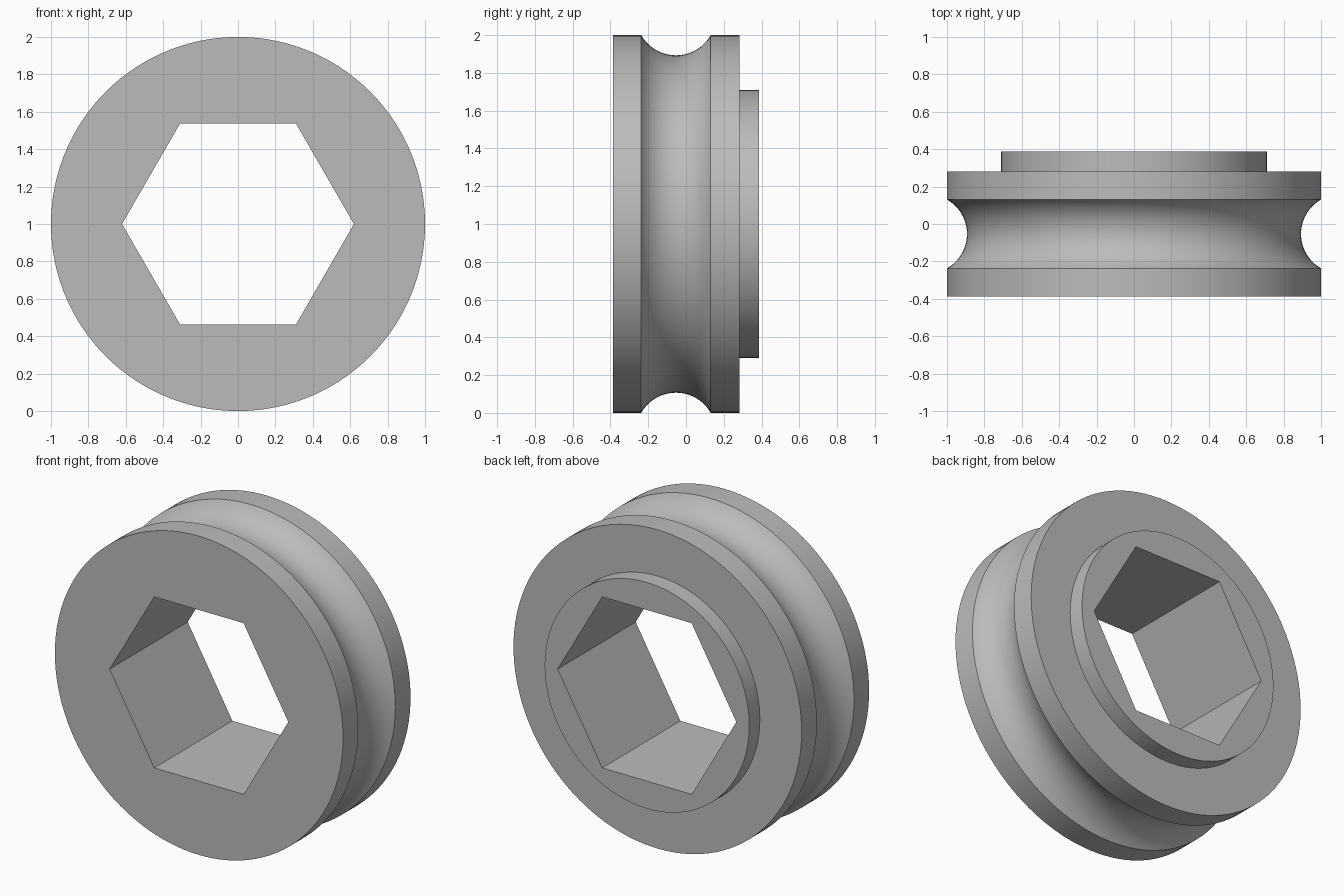
import bpy
import bmesh
from math import sin, cos, pi, asin, radians

SEGMENTS = 120          # divisible by six so the bore corners land on segments
FRONT, BACK = -0.387, 0.387
RIM, HUB, BORE = 1.0, 0.71, 0.62
SHOULDER = 0.282
GROOVE_MID, GROOVE_HALF, GROOVE_DEPTH = -0.053, 0.184, 0.107

cube = bpy.data.objects.get("Cube")
if cube:
    bpy.data.objects.remove(cube, do_unlink=True)


def material(name, colour):
    mat = bpy.data.materials.new(name)
    mat.use_nodes = True
    mat.diffuse_color = colour
    mat.node_tree.nodes["Principled BSDF"].inputs["Base Color"].default_value = colour
    return mat


def hex_radius(angle):
    """Distance to a hexagon whose corners sit on the x axis."""
    return BORE * cos(pi / 6) / cos(angle % (pi / 3) - pi / 6)


def groove(steps=20):
    """Circular arc sunk into the rim, as (radius, y) points."""
    arc = (GROOVE_HALF ** 2 + GROOVE_DEPTH ** 2) / (2 * GROOVE_DEPTH)
    centre = RIM - GROOVE_DEPTH + arc
    half = asin(GROOVE_HALF / arc)
    for i in range(steps + 1):
        a = half * (2 * i / steps - 1)
        yield centre - arc * cos(a), GROOVE_MID + arc * sin(a)


# Closed section from the front bore edge round to the back bore edge
profile = [(None, FRONT), (RIM, FRONT), *groove(),
           (RIM, SHOULDER), (HUB, SHOULDER), (HUB, BACK), (None, BACK)]

# Grooved wheel with hub and hexagonal bore
bm = bmesh.new()
rings = []
for radius, y in profile:
    ring = []
    for i in range(SEGMENTS):
        a = 2 * pi * i / SEGMENTS
        r = hex_radius(a) if radius is None else radius
        ring.append(bm.verts.new((r * cos(a), y, 1 + r * sin(a))))
    rings.append(ring)
for ring, following in zip(rings, rings[1:] + rings[:1]):
    for i in range(SEGMENTS):
        j = (i + 1) % SEGMENTS
        bm.faces.new((ring[i], ring[j], following[j], following[i]))
bmesh.ops.recalc_face_normals(bm, faces=bm.faces)

mesh = bpy.data.meshes.new("grooved_wheel")
bm.to_mesh(mesh)
bm.free()
mesh.materials.append(material("plain grey", (0.5, 0.5, 0.5, 1)))
wheel = bpy.data.objects.new("grooved_wheel", mesh)
bpy.context.collection.objects.link(wheel)

bpy.ops.object.select_all(action="DESELECT")
wheel.select_set(True)
bpy.context.view_layer.objects.active = wheel
bpy.ops.object.shade_smooth_by_angle(angle=radians(30))
